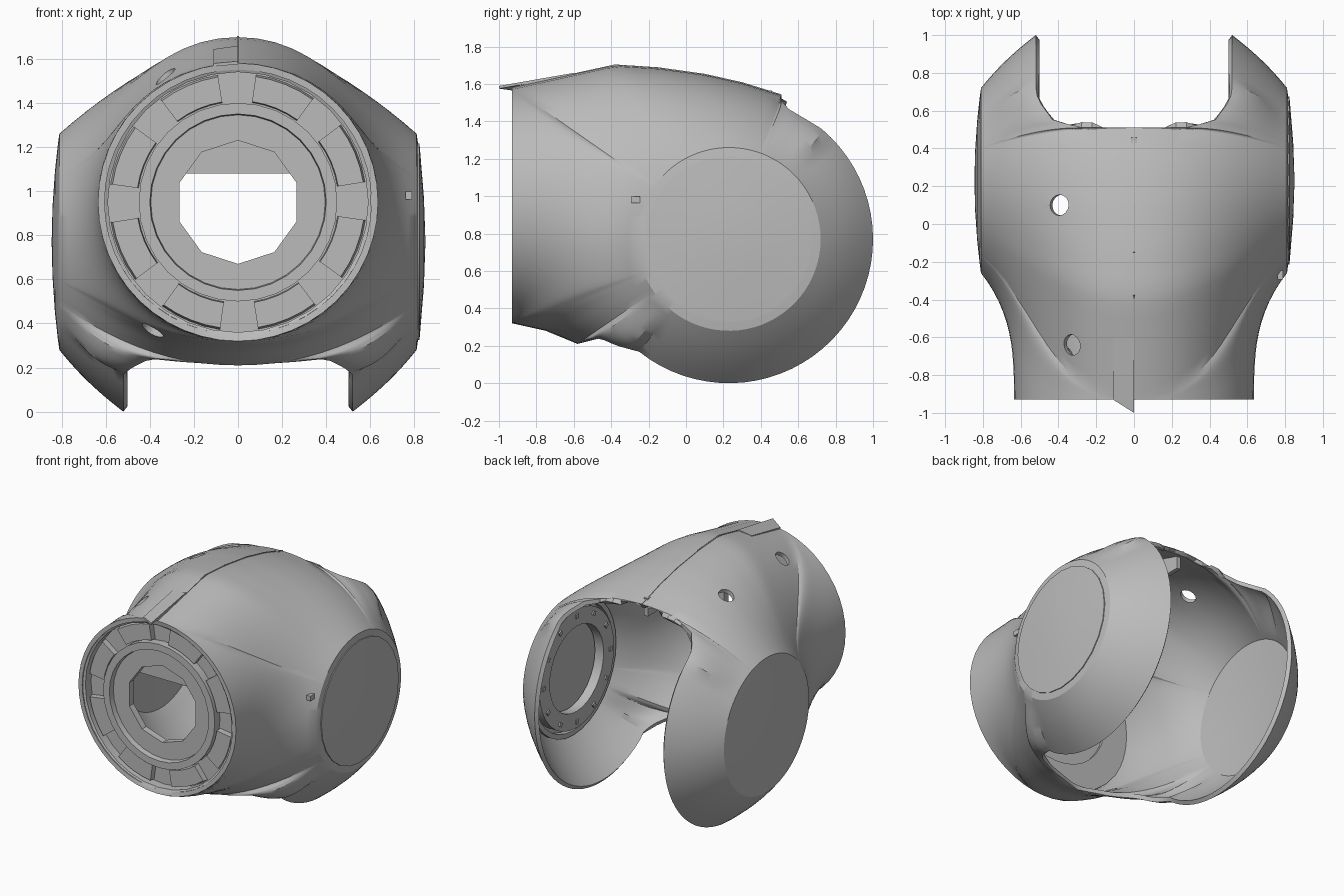
import bpy, bmesh
from math import sin, cos, pi, radians, atan2
from mathutils import Vector, Matrix

if "Cube" in bpy.data.objects:
    bpy.data.objects.remove(bpy.data.objects["Cube"])

grey = bpy.data.materials.new("plain_grey")
grey.use_nodes = True
GREY = (0.5, 0.5, 0.5, 1)
grey.diffuse_color = GREY
grey.node_tree.nodes["Principled BSDF"].inputs["Base Color"].default_value = GREY

HUB_Y, HUB_Z = 0.23, 0.77      # axis of the side cheeks
RIM_Z = 0.95                   # axis of the front collar
UP = Vector((0, 0, 1))
IN = Vector((1, 0, 0))


def finish(name, bm, angle=30):
    me = bpy.data.meshes.new(name)
    bm.to_mesh(me)
    bm.free()
    ob = bpy.data.objects.new(name, me)
    bpy.context.collection.objects.link(ob)
    me.materials.append(grey)
    smooth(ob, angle)
    return ob


def smooth(ob, angle=30):
    bpy.ops.object.select_all(action='DESELECT')
    ob.select_set(True)
    bpy.context.view_layer.objects.active = ob
    bpy.ops.object.shade_smooth_by_angle(angle=radians(angle))


def lathe(name, profile, axis, steps, start=0.0, sweep=2 * pi):
    """Turn a closed (radius, depth) profile round the collar (y) or cheek (x) axis."""
    bm = bmesh.new()
    full = sweep > 6.28
    rows = []
    for i in range(steps if full else steps + 1):
        a = start + sweep * i / steps
        if axis == 'y':
            rows.append([bm.verts.new((r * cos(a), d, RIM_Z + r * sin(a))) for r, d in profile])
        else:
            rows.append([bm.verts.new((d, HUB_Y + r * cos(a), HUB_Z + r * sin(a))) for r, d in profile])
    n = len(profile)
    for i in range(steps):
        p, q = rows[i], rows[(i + 1) % len(rows)]
        for k in range(n):
            m = (k + 1) % n
            bm.faces.new((p[k], p[m], q[m], q[k]))
    if not full:
        bm.faces.new(rows[0])
        bm.faces.new(rows[-1])
    bmesh.ops.remove_doubles(bm, verts=bm.verts, dist=1e-5)
    bmesh.ops.recalc_face_normals(bm, faces=bm.faces)
    return finish(name, bm)


def box(name, centre, size, turn=Matrix()):
    bm = bmesh.new()
    bmesh.ops.create_cube(bm, size=1)
    bm.transform(Matrix.Translation(centre) @ turn @ Matrix.Diagonal((*size, 1)))
    return finish(name, bm)


def along(points, count):
    """Even samples on a polyline, without its last point."""
    pts = [Vector(p) for p in points]
    lens = [(b - a).length for a, b in zip(pts, pts[1:])]
    out = []
    for i in range(count):
        d = sum(lens) * i / count
        k = 0
        while d > lens[k]:
            d -= lens[k]
            k += 1
        out.append(pts[k].lerp(pts[k + 1], d / lens[k]))
    return out


# Outline of one half of the shell: (edge point, direction back towards the cheek)
TOP_SEAM = [(0, .51, 1.54), (0, .3, 1.605), (0, .1, 1.65), (0, -.15, 1.685), (0, -.38, 1.7), (0, -.93, 1.58)]
TOP_NOTCH = [(.52, .725, 1.36), (.51, .66, 1.40), (.43, .55, 1.465), (.28, .51, 1.51), (0, .51, 1.54)]
LOW_SEAM = [(0, -.93, .32), (0, -.75, .28), (0, -.58, .21)]
LOW_NOTCH = [(0, -.58, .21), (.25, -.52, .225), (.4, -.46, .24), (.48, -.37, .2), (.52, -.25, .168)]

outline = []
for i in range(24):                                   # front collar
    a = pi / 2 - pi * i / 24
    outline.append((Vector((.635 * cos(a), -.93, RIM_Z + .63 * sin(a))),
                    Vector((sin(a) ** 2, cos(a), -sin(a) * cos(a)))))
outline += [(p, IN) for p in along(LOW_SEAM, 6)]
outline += [(p, Vector((.85, 0, .2 * p.x))) for p in along(LOW_NOTCH, 12)]
a0, a1 = atan2(-.602, -.48) + 2 * pi, 2 * pi + atan2(.59, .495)
for i in range(36):                                   # round back edge of the cheek
    a = a0 + (a1 - a0) * i / 36
    outline.append((Vector((.52, HUB_Y + .77 * cos(a), HUB_Z + .77 * sin(a))),
                    Vector((.79, -.61 * cos(a), -.61 * sin(a)))))
outline += [(p, Vector((.9, 0, -.7 * p.x))) for p in along(TOP_NOTCH, 12)]
outline += [(p, IN) for p in along(TOP_SEAM, 20)]

# Shell half: domed cheek cap, then curves running out to the outline
bm = bmesh.new()
CAP = [(.16, .841), (.32, .83), (.44, .817), (.49, .81)]
STEPS = 12
hub = bm.verts.new((.845, HUB_Y, HUB_Z))
cols = []
for edge, back in outline:
    ray = Vector((0, edge.y - HUB_Y, edge.z - HUB_Z)).normalized()
    col = [Vector((x, HUB_Y, HUB_Z)) + ray * r for r, x in CAP]
    p0 = col[-1]
    reach = (edge - p0).length * .36
    lean = .6 + .24 * max(0, ray.z)
    p1 = p0 + (ray * .75 - IN * lean).normalized() * reach
    p2 = edge + back.normalized() * reach
    for k in range(1, STEPS + 1):
        t = k / STEPS
        s = 1 - t
        col.append(p0 * s**3 + p1 * 3 * s * s * t + p2 * 3 * s * t * t + edge * t**3)
    cols.append([bm.verts.new(v) for v in col])
for p, q in zip(cols, cols[1:] + cols[:1]):
    bm.faces.new((hub, p[0], q[0]))
    for k in range(len(p) - 1):
        bm.faces.new((p[k], p[k + 1], q[k + 1], q[k]))
bm.normal_update()
if hub.link_faces[0].normal.x < 0:
    bmesh.ops.reverse_faces(bm, faces=bm.faces)
shell = finish("shell", bm)
mirror = shell.modifiers.new("mirror", 'MIRROR')
mirror.use_clip = True
wall = shell.modifiers.new("wall", 'SOLIDIFY')
wall.thickness = .03
wall.offset = -1

# Screw holes on one side of the shell
cutters = []
for n, (spot, aim) in enumerate([((-.385, .1, 1.53), (-.45, 0, 1)),
                                 ((-.34, -.64, 1.54), (-.6, 0, 1)),
                                 ((-.38, -.7, .38), (-.6, 0, -1))]):
    bm = bmesh.new()
    bmesh.ops.create_cone(bm, cap_ends=True, segments=16, radius1=.055, radius2=.055, depth=.3)
    bm.transform(Matrix.Translation(spot) @ UP.rotation_difference(Vector(aim)).to_matrix().to_4x4())
    cutter = finish(f"hole_cutter_{n}", bm)
    cutter.hide_render = True
    cut = shell.modifiers.new("hole", 'BOOLEAN')
    cut.object = cutter
    cut.solver = 'EXACT'
    cutters.append(cutter)
smooth(shell)
bpy.ops.object.convert(target='MESH')
smooth(shell)
for cutter in cutters:
    bpy.data.objects.remove(cutter)

# Front collar: recessed floor, raised ring, blocks, and a plate with a faceted hole
lathe("collar_floor", [(.615, -.85), (.42, -.85), (.42, -.80), (.615, -.80)], 'y', 32)
lathe("collar_lip", [(.612, -.925), (.59, -.915), (.59, -.82), (.612, -.82)], 'y', 32)
lathe("inner_ring", [(.45, -.91), (.40, -.91), (.39, -.82), (.45, -.82)], 'y', 32)
lathe("hole_plate", [(.435, -.87), (.28, -.87), (.28, -.82), (.435, -.82)], 'y', 10, pi / 2)
for i in range(8):
    lathe(f"collar_block_{i}", [(.575, -.895), (.46, -.895), (.455, -.84), (.585, -.84)],
          'y', 4, radians(45 * i + 9), radians(28))
box("inner_panel", (0, -.77, 1.2), (.62, .02, .24))

# Left cheek: cover outside, bearing ring with bolts inside
lathe("cheek_cover", [(0, .85), (.2, .843), (.445, .823), (.445, .80), (0, .80)], 'x', 24)
lathe("bearing_seat", [(.49, .79), (.49, .745), (.455, .745), (.455, .79)], 'x', 32)
lathe("bearing_ring", [(.43, .79), (.43, .72), (.31, .72), (.31, .79)], 'x', 32)
for i in range(12):
    a = 2 * pi * i / 12
    box(f"ring_bolt_{i}", (.717, HUB_Y + .385 * cos(a), HUB_Z + .385 * sin(a)),
        (.014, .03, .03), Matrix.Rotation(a, 4, 'X'))

# Seam ridge along the top, with a rib beneath its back end
for i, (a, b) in enumerate(zip(TOP_SEAM, TOP_SEAM[1:])):
    a, b = Vector(a), Vector(b)
    turn = Vector((0, 1, 0)).rotation_difference(b - a).to_matrix().to_4x4()
    box(f"seam_ridge_{i}", (a + b) / 2, (.008, (b - a).length, .008), turn)
box("seam_rib", (0, .36, 1.5), (.03, .2, .13))

# Slanted lip that overhangs the collar beside the seam
bm = bmesh.new()
low = [bm.verts.new(p) for p in ((-.11, -.6, 1.63), (0, -.6, 1.645), (0, -1, 1.575), (-.11, -.93, 1.565))]
face = bm.faces.new(low)
top = bmesh.ops.extrude_face_region(bm, geom=[face])
bmesh.ops.translate(bm, vec=UP * .014, verts=[v for v in top["geom"] if isinstance(v, bmesh.types.BMVert)])
bmesh.ops.recalc_face_normals(bm, faces=bm.faces)
finish("front_lip", bm)

# Small catches on the left side and collar edge
box("side_catch", (.775, -.27, .98), (.03, .05, .035))
box("collar_catch", (.615, -.91, .96), (.03, .04, .05))
